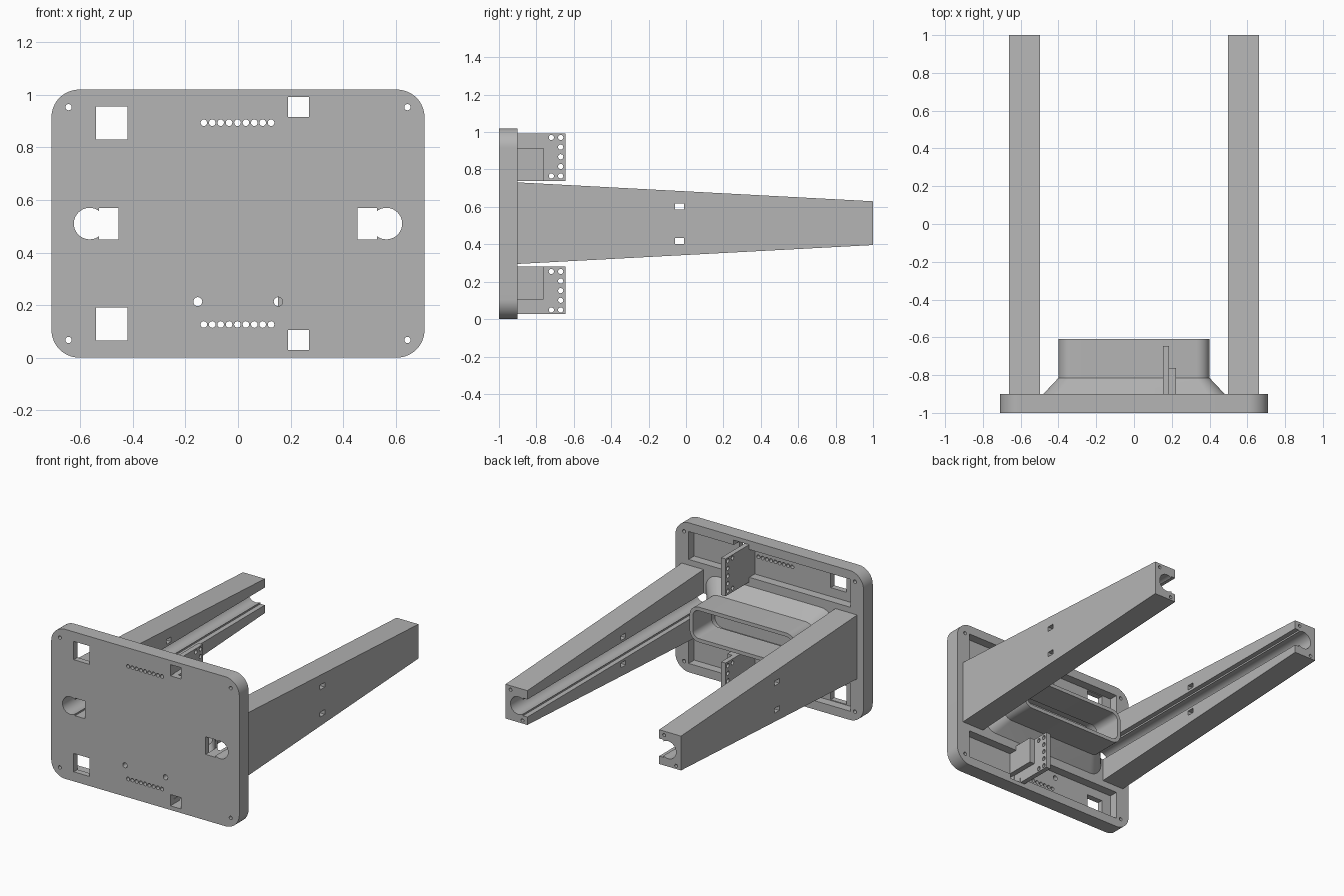
import bpy
import bmesh
from math import cos, sin, pi, radians
from mathutils import Vector

if "Cube" in bpy.data.objects:
    bpy.data.objects.remove(bpy.data.objects["Cube"])

grey = bpy.data.materials.new("plain grey")
grey.use_nodes = True
COLOUR = (0.46, 0.46, 0.46, 1)
grey.diffuse_color = COLOUR
grey.node_tree.nodes["Principled BSDF"].inputs["Base Color"].default_value = COLOUR

MID = 0.51                   # height of the centre line
FRONT, BACK = -1.0, -0.9     # faces of the panel
FLOOR = -0.96                # floor of the rear pockets


def loft(name, rings):
    """Skin a list of equal-length rings and cap both ends."""
    bm = bmesh.new()
    loops = [[bm.verts.new(p) for p in ring] for ring in rings]
    n = len(loops[0])
    for a, b in zip(loops, loops[1:]):
        for i in range(n):
            j = (i + 1) % n
            bm.faces.new((a[i], a[j], b[j], b[i]))
    bm.faces.new(loops[0])
    bm.faces.new(loops[-1])
    bmesh.ops.recalc_face_normals(bm, faces=bm.faces)
    mesh = bpy.data.meshes.new(name)
    bm.to_mesh(mesh)
    bm.free()
    mesh.materials.append(grey)
    obj = bpy.data.objects.new(name, mesh)
    bpy.context.collection.objects.link(obj)
    return obj


def box(name, x, y, z):
    rings = [[Vector((u, v, w)) for u, w in
              ((x[0], z[0]), (x[1], z[0]), (x[1], z[1]), (x[0], z[1]))] for v in y]
    return loft(name, rings)


def rod(name, axis, a, b, centre, r, sides=24):
    """Cylinder along x or y; centre holds the other two coordinates."""
    rings = []
    for t in (a, b):
        ring = []
        for i in range(sides):
            u = centre[0] + r * cos(2 * pi * i / sides)
            w = centre[1] + r * sin(2 * pi * i / sides)
            ring.append(Vector((t, u, w) if axis == "x" else (u, t, w)))
        rings.append(ring)
    return loft(name, rings)


def rounded(y, hx, hz, r, steps=10):
    """Rounded rectangle ring about the centre line at depth y."""
    ring = []
    for k, (sx, sz) in enumerate(((1, 1), (-1, 1), (-1, -1), (1, -1))):
        for i in range(steps + 1):
            a = (k + i / steps) * pi / 2
            ring.append(Vector((sx * (hx - r) + r * cos(a), y,
                                MID + sz * (hz - r) + r * sin(a))))
    return ring


def carve(obj, cutters):
    """Subtract the cutters, bake the result and remove them."""
    for c in cutters:
        m = obj.modifiers.new("cut", "BOOLEAN")
        m.operation = "DIFFERENCE"
        m.solver = "EXACT"
        m.object = c
    bpy.context.view_layer.update()
    graph = bpy.context.evaluated_depsgraph_get()
    mesh = bpy.data.meshes.new_from_object(obj.evaluated_get(graph))
    obj.modifiers.clear()
    obj.data = mesh
    for c in cutters:
        bpy.data.objects.remove(c)


def channel(s):
    """Keyhole section running the full depth: round bore plus side slot."""
    xs = sorted((s * 0.455, s * 0.53))
    return [rod("cut", "y", -1.1, 1.1, (s * 0.565, MID), 0.06, 40),
            box("cut", xs, (-1.1, 1.1), (MID - 0.06, MID + 0.06))]


def flip(z, up):
    return z if up else 2 * MID - z


def span(a, b, up):
    return sorted((flip(a, up), flip(b, up)))


def funnel(name, wall, front, back):
    """Flared tube; wall insets it to make the hollow."""
    hx, hz, r = 0.4 - wall, 0.12 - wall, 0.07 - wall
    rings = [rounded(BACK, hx + 0.08, hz + 0.08, r + 0.02),
             rounded(-0.815, hx, hz, r), rounded(back, hx, hz, r)]
    if front < BACK:
        rings.insert(0, rounded(front, hx + 0.08, hz + 0.08, r + 0.02))
    return loft(name, rings)


parts = []

# Panel with rear pockets and openings
panel = loft("panel", [rounded(y, 0.71, 0.51, 0.105, 16) for y in (FRONT, BACK)])
THROUGH = (-1.1, -0.8)
cuts = []
for up in (True, False):
    cuts.append(box("cut", (-0.61, 0.61), (FLOOR, -0.8), span(0.77, 0.96, up)))
    cuts.append(box("cut", (-0.54, -0.42), THROUGH, span(0.83, 0.955, up)))
    cuts.append(box("cut", (0.19, 0.27), THROUGH, span(0.915, 0.992, up)))
    for i in range(9):
        cuts.append(rod("cut", "y", *THROUGH, (-0.13 + 0.032 * i, flip(0.894, up)), 0.0125, 16))
    for s in (-1, 1):
        cuts.append(rod("cut", "y", *THROUGH, (s * 0.645, flip(0.953, up)), 0.012, 16))
for s in (-1, 1):
    cuts.append(rod("cut", "y", *THROUGH, (s * 0.153, 0.213), 0.017, 20))
    cuts += channel(s)
cuts.append(funnel("cut", 0.025, FLOOR, -0.55))
carve(panel, cuts)
parts.append(panel)

# Hollow flared duct
duct = funnel("duct", 0, BACK, -0.61)
carve(duct, [funnel("cut", 0.025, -0.95, -0.55)] + channel(1) + channel(-1))
parts.append(duct)

# Tapered arms with keyhole channel, side windows and end holes
for s, label in ((1, "left_arm"), (-1, "right_arm")):
    rings = []
    for y, h in ((BACK, 0.218), (1.0, 0.117)):
        rings.append([Vector((s * x, y, MID + 0.003 + k * h)) for x, k in
                      ((0.4975, -1), (0.6625, -1), (0.6625, 1), (0.4975, 1))])
    arm = loft(label, rings)
    cuts = channel(s)
    for k in (-1, 1):
        z = MID + k * 0.093
        cuts.append(box("cut", (-0.8, 0.8), (-0.06, -0.01), (z - 0.016, z + 0.016)))
        cuts.append(rod("cut", "y", 0.8, 1.1, (s * 0.58 + k * 0.045, z), 0.011, 16))
    carve(arm, cuts)
    parts.append(arm)

# Drilled brackets with a stiffening block beside each
for up, label in ((True, "upper"), (False, "lower")):
    bracket = box(label + "_bracket", (0.153, 0.186), (FLOOR, -0.645), span(0.738, 0.993, up))
    cuts = []
    for i in range(5):
        z = flip(0.765 + 0.0515 * i, up)
        for y in ((-0.72, -0.67) if i in (0, 4) else (-0.67,)):
            cuts.append(rod("cut", "x", 0.1, 0.25, (y, z), 0.014, 16))
    carve(bracket, cuts)
    parts.append(bracket)
    parts.append(box(label + "_bracket_block", (0.186, 0.222), (FLOOR, -0.763),
                     span(0.738, 0.915, up)))

# Smooth round surfaces, keep edges crisp
bpy.ops.object.select_all(action="DESELECT")
for p in parts:
    p.select_set(True)
bpy.context.view_layer.objects.active = panel
bpy.ops.object.shade_smooth_by_angle(angle=radians(30))
